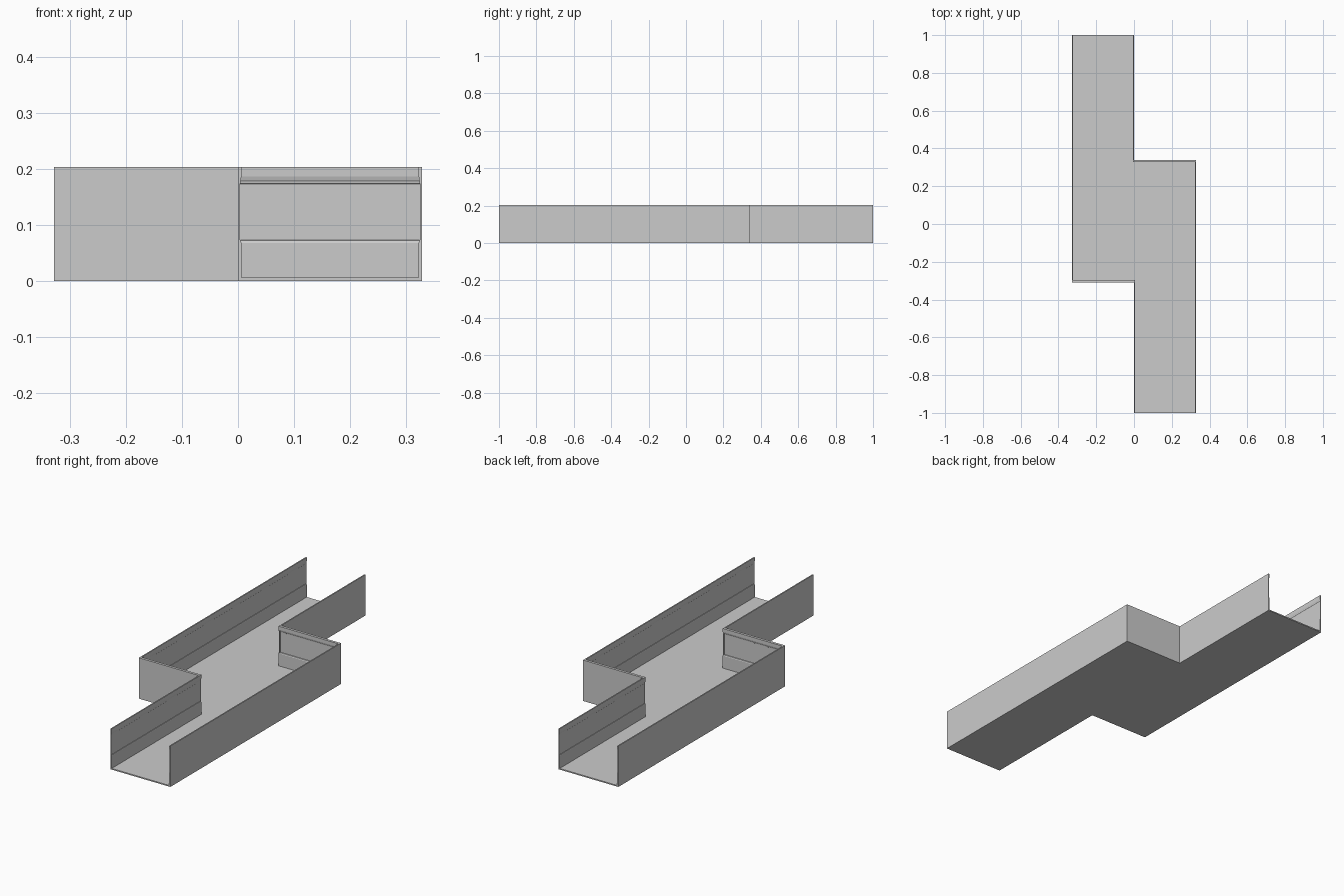
import bpy, bmesh
from mathutils import Vector

if "Cube" in bpy.data.objects:
    bpy.data.objects.remove(bpy.data.objects["Cube"])

X = 0.328              # half width
Y0, Y1 = -0.31, 0.34   # outer faces of the two cross walls
FLOOR, TOP = 0.006, 0.203
SIDE, CROSS = 0.006, 0.013   # wall thickness including trim

# Wall section: (fraction of thickness, z), inner face with skirting and cornice
SECTION = [(0, 0), (1, 0), (1, 0.068), (0.85, 0.072), (0.55, 0.073),
           (0.55, 0.173), (0.68, 0.174), (0.72, 0.177), (0.88, 0.180),
           (1, 0.186), (1, TOP), (0, TOP)]


def prism(name, ring, offset):
    """Extrude a closed ring of points along an offset vector."""
    bm = bmesh.new()
    face = bm.faces.new([bm.verts.new(p) for p in ring])
    ext = bmesh.ops.extrude_face_region(bm, geom=[face], use_keep_orig=True)
    moved = [g for g in ext["geom"] if isinstance(g, bmesh.types.BMVert)]
    bmesh.ops.translate(bm, verts=moved, vec=offset)
    bmesh.ops.recalc_face_normals(bm, faces=bm.faces)
    mesh = bpy.data.meshes.new(name)
    bm.to_mesh(mesh)
    bm.free()
    obj = bpy.data.objects.new(name, mesh)
    bpy.context.collection.objects.link(obj)
    return obj


def wall(name, start, end, inward, thickness):
    """Sweep the trim section along the outer line of a wall."""
    a, b = Vector((*start, 0)), Vector((*end, 0))
    n = Vector((*inward, 0)) * thickness
    prism(name, [a + n * d + Vector((0, 0, z)) for d, z in SECTION], b - a)


# Z-shaped floor slab
outline = [(-X, Y0), (0, Y0), (0, -1), (X, -1), (X, Y1), (0, Y1), (0, 1), (-X, 1)]
prism("floor", [(x, y, 0) for x, y in outline], Vector((0, 0, FLOOR)))

# Long outer walls
wall("left_long_wall", (-X, Y0), (-X, 1), (1, 0), SIDE)
wall("right_long_wall", (X, -1), (X, Y1), (-1, 0), SIDE)

# Short inner walls beside each open end
wall("front_inner_wall", (0, -1), (0, Y0 + CROSS), (1, 0), SIDE)
wall("back_inner_wall", (0, Y1 - CROSS), (0, 1), (-1, 0), SIDE)

# Cross walls closing the jog
wall("front_cross_wall", (-X, Y0), (0, Y0), (0, 1), CROSS)
wall("back_cross_wall", (0, Y1), (X, Y1), (0, -1), CROSS)
